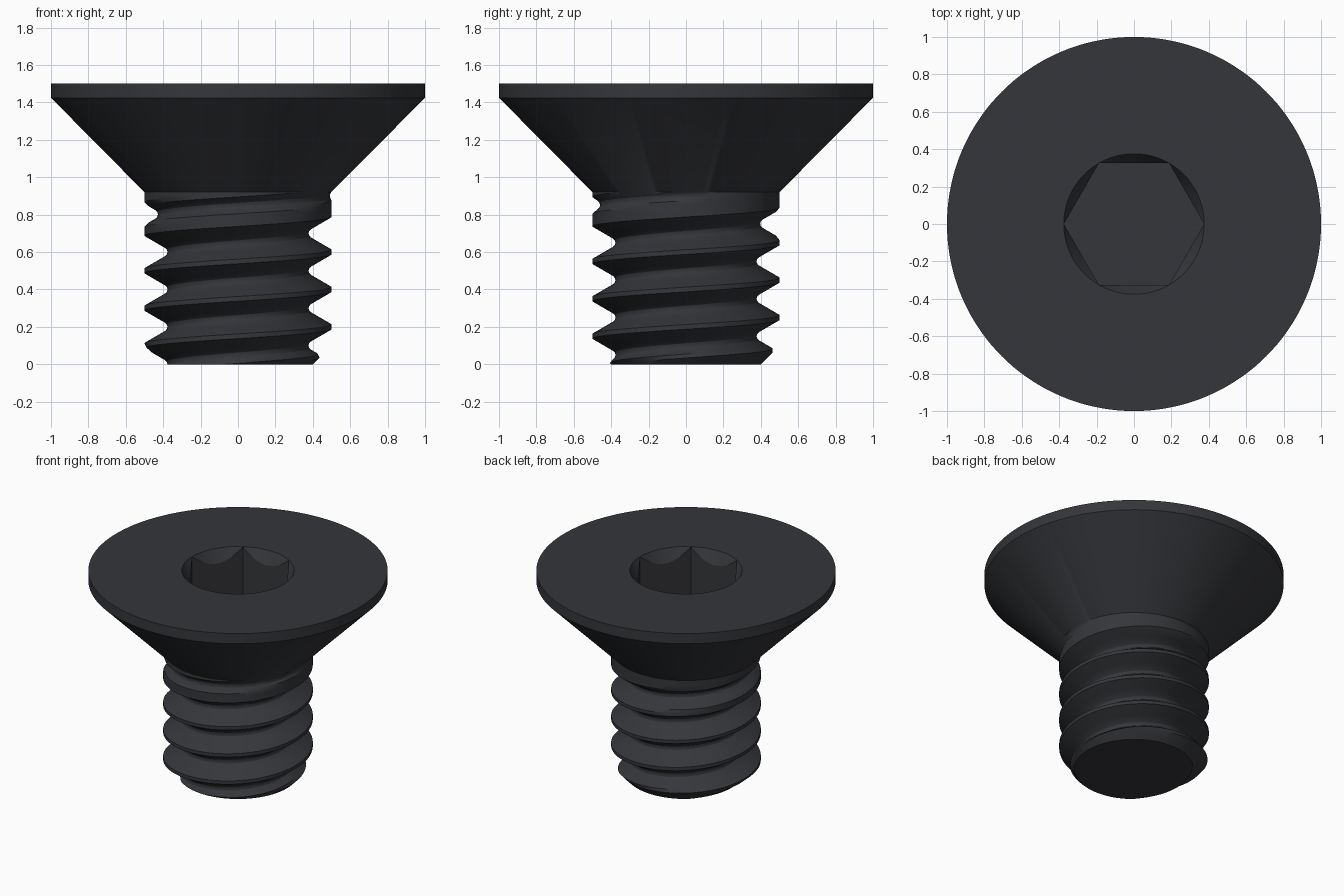
import bpy, bmesh
from math import pi, cos, sin, sqrt

if "Cube" in bpy.data.objects:
    bpy.data.objects.remove(bpy.data.objects["Cube"])

N = 144                      # segments around
P = 0.2                      # thread pitch
NECK = 0.92                  # height where the head cone begins
ROOT = 0.377


def thread_radius(a, z):
    """Radius of the helical thread at angle a and height z."""
    turn = a / (2 * pi)
    k = round((z - 0.1) / P - turn)
    groove_z = 0.1 + P * (k + turn)
    u = abs(z - groove_z)
    if u < 0.025:            # rounded root
        r = 0.4062 - sqrt(0.029 ** 2 - u * u)
    else:                    # 60 degree flank
        r = 0.5 - 1.732 * (0.0875 - u)
    r += max(0.0, groove_z - 0.72) * 0.63      # thread run-out under the head
    return min(r, 0.5, 0.4 + z)                # crest flat and end chamfer


def hex_radius(a):
    return 0.325 / cos((a % (pi / 3)) - pi / 6)


def add_grid(bm, rows):
    """Each row is a function angle -> (radius, height)."""
    grid = []
    for row in rows:
        ring = []
        for i in range(N + 1):
            a = 2 * pi * i / N
            r, z = row(a)
            ring.append(bm.verts.new((r * cos(a), r * sin(a), z)))
        grid.append(ring)
    for lo, hi in zip(grid, grid[1:]):
        for i in range(N):
            bm.faces.new((lo[i], lo[i + 1], hi[i + 1], hi[i]))


def helix_row(offset):
    def row(a):
        z = min(max(offset + P * a / (2 * pi), 0.0), NECK)
        return thread_radius(a, z), z
    return row


def circle(r, z):
    return lambda a: (r, z)


bm = bmesh.new()

# threaded shank, rows follow the helix
half = [0.013, 0.025, 0.045, 0.066, 0.0875]
us = [-u for u in reversed(half)] + [0.0] + half
add_grid(bm, [helix_row(0.1 + P * k + u) for k in range(-2, 5) for u in us])

# flat end
add_grid(bm, [circle(0, 0), lambda a: (thread_radius(a, 0), 0)])

# countersunk head with chamfered hex socket
add_grid(bm, [
    lambda a: (thread_radius(a, NECK), NECK),
    circle(1, 1.425),
    circle(1, 1.5),
    circle(0.3755, 1.5),
    lambda a: (hex_radius(a), 1.5 - (0.3755 - hex_radius(a)) * 1.732),
    lambda a: (hex_radius(a), 1.06),
    circle(0, 1.06),
])

bmesh.ops.remove_doubles(bm, verts=bm.verts, dist=0.0002)
bmesh.ops.recalc_face_normals(bm, faces=bm.faces)
mesh = bpy.data.meshes.new("countersunk_screw")
bm.to_mesh(mesh)
bm.free()

screw = bpy.data.objects.new("countersunk_screw", mesh)
bpy.context.collection.objects.link(screw)

# black steel
mat = bpy.data.materials.new("black_steel")
mat.diffuse_color = (0.035, 0.037, 0.042, 1)
mat.use_nodes = True
mat.node_tree.nodes["Principled BSDF"].inputs["Base Color"].default_value = mat.diffuse_color
mesh.materials.append(mat)

bpy.context.view_layer.objects.active = screw
screw.select_set(True)
bpy.ops.object.shade_smooth_by_angle(angle=0.52)
